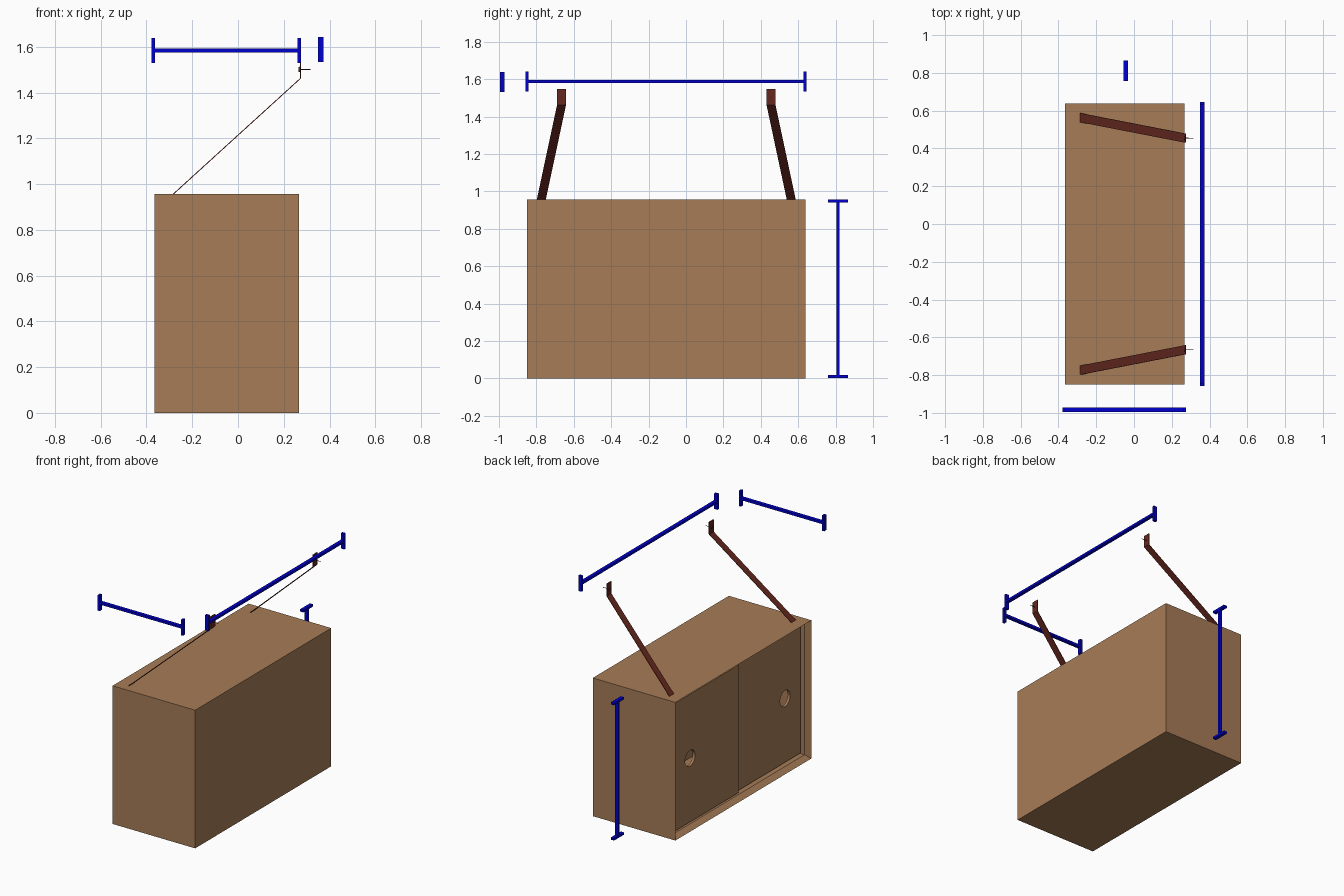
import bpy, bmesh, math
from mathutils import Vector

if "Cube" in bpy.data.objects:
    bpy.data.objects.remove(bpy.data.objects["Cube"])


def material(name, r, g, b):
    # sRGB 0-255 to linear
    lin = [((c / 255 + 0.055) / 1.055) ** 2.4 if c > 10 else c / 255 / 12.92 for c in (r, g, b)]
    m = bpy.data.materials.new(name)
    m.diffuse_color = (*lin, 1)
    m.use_nodes = True
    m.node_tree.nodes["Principled BSDF"].inputs["Base Color"].default_value = m.diffuse_color
    return m


WOOD = material("light brown wood", 166, 124, 86)
LEATHER = material("dark red brown leather", 101, 40, 31)
BLUE = material("dimension blue", 0, 0, 208)


def finish(name, bm, mat):
    bmesh.ops.recalc_face_normals(bm, faces=bm.faces)
    me = bpy.data.meshes.new(name)
    bm.to_mesh(me)
    bm.free()
    me.materials.append(mat)
    ob = bpy.data.objects.new(name, me)
    bpy.context.collection.objects.link(ob)
    return ob


def add_box(bm, lo, hi):
    verts = bmesh.ops.create_cube(bm, size=1)["verts"]
    for v in verts:
        v.co = Vector([lo[i] if v.co[i] < 0 else hi[i] for i in range(3)])


def add_rod(bm, x0, x1, r0, r1, y, z, seg=12):
    # cone or cylinder along x
    verts = bmesh.ops.create_cone(bm, cap_ends=True, segments=seg, radius1=r0, radius2=r1, depth=1)["verts"]
    for v in verts:
        a, b, h = v.co
        v.co = Vector((x0 + (h + 0.5) * (x1 - x0), y + a, z + b))


X0, X1, Y0, Y1, H = -0.366, 0.267, -0.85, 0.639, 0.957
T = 0.036                      # panel thickness
YM = (Y0 + Y1) / 2

# cabinet carcass: a box with a mitred front rim, hollowed from the door side (-x)
bm = bmesh.new()
add_box(bm, (X0, Y0, 0), (X1, Y1, H))
bm.normal_update()
front = min(bm.faces, key=lambda f: f.calc_center_median().x)
bmesh.ops.inset_region(bm, faces=[front], thickness=T)
bmesh.ops.translate(bm, verts=front.verts, vec=(T, 0, 0))
inner = bmesh.ops.extrude_discrete_faces(bm, faces=[front])["faces"][0]
bmesh.ops.translate(bm, verts=inner.verts, vec=(X1 - X0 - 2 * T, 0, 0))
finish("cabinet_body", bm, WOOD)


# sliding doors: a flat outline with a round finger hole, given thickness
def door(name, x, ya, yb, hole_y, thick=0.018, radius=0.055, seg=32):
    bm = bmesh.new()
    outline = [(ya, T), (yb, T), (yb, H - T), (ya, H - T)]
    hole = [(hole_y + radius * math.cos(2 * math.pi * i / seg),
             H / 2 + radius * math.sin(2 * math.pi * i / seg)) for i in range(seg)]
    for loop in (outline, hole):
        vs = [bm.verts.new((x, y, z)) for y, z in loop]
        for a, b in zip(vs, vs[1:] + vs[:1]):
            bm.edges.new((a, b))
    bmesh.ops.triangle_fill(bm, edges=bm.edges[:], use_beauty=True, normal=(-1, 0, 0))
    geom = bmesh.ops.extrude_face_region(bm, geom=bm.faces[:], use_keep_orig=True)["geom"]
    back = [g for g in geom if isinstance(g, bmesh.types.BMVert)]
    bmesh.ops.translate(bm, verts=back, vec=(thick, 0, 0))
    finish(name, bm, WOOD)


door("outer_sliding_door", X0 + 0.038, YM, Y1 - T, Y1 - 0.215)
door("inner_sliding_door", X0 + 0.058, Y0 + T, YM + 0.04, Y0 + 0.205)

# hanging straps, mirrored about the cabinet centre, each with a wall screw
for side, label in ((1, "left"), (-1, "right")):
    path = [(-0.282, 0.957, 0.668), (0.273, 1.462, 0.560), (0.273, 1.546, 0.560)]
    bm = bmesh.new()
    rings = []
    for x, z, dy in path:
        y = YM + side * dy
        rings.append([bm.verts.new((x + ox, y + oy, z)) for ox, oy in
                      ((-0.003, -0.024), (0.003, -0.024), (0.003, 0.024), (-0.003, 0.024))])
    for a, b in zip(rings, rings[1:]):
        for i in range(4):
            j = (i + 1) % 4
            bm.faces.new((a[i], a[j], b[j], b[i]))
    bm.faces.new(rings[0])
    bm.faces.new(rings[-1])
    finish(label + "_strap", bm, LEATHER)

    bm = bmesh.new()
    y = YM + side * 0.560
    add_rod(bm, 0.264, 0.270, 0.010, 0.012, y, 1.501)
    add_rod(bm, 0.270, 0.316, 0.0025, 0.0015, y, 1.501)
    finish(label + "_screw", bm, LEATHER)


# dimension bars: a plain line with an end tick on each side
def dimension(name, axis, tick_axis, centre, lo, hi, w=0.012, tick=0.016):
    bm = bmesh.new()

    def piece(a, b, half):
        p, q = [c - w for c in centre], [c + w for c in centre]
        p[axis], q[axis] = a, b
        p[tick_axis], q[tick_axis] = centre[tick_axis] - half, centre[tick_axis] + half
        add_box(bm, p, q)

    piece(lo + tick, hi - tick, 0.008)
    piece(lo, lo + tick, 0.054)
    piece(hi - tick, hi, 0.054)
    finish(name, bm, BLUE)


dimension("depth_dimension_bar", 0, 2, (0, -0.983, 1.584), -0.379, 0.275)
dimension("width_dimension_bar", 1, 2, (0.361, 0, 1.588), -0.857, 0.645)
dimension("height_dimension_bar", 2, 1, (-0.043, 0.812, 0), 0.003, 0.956)
